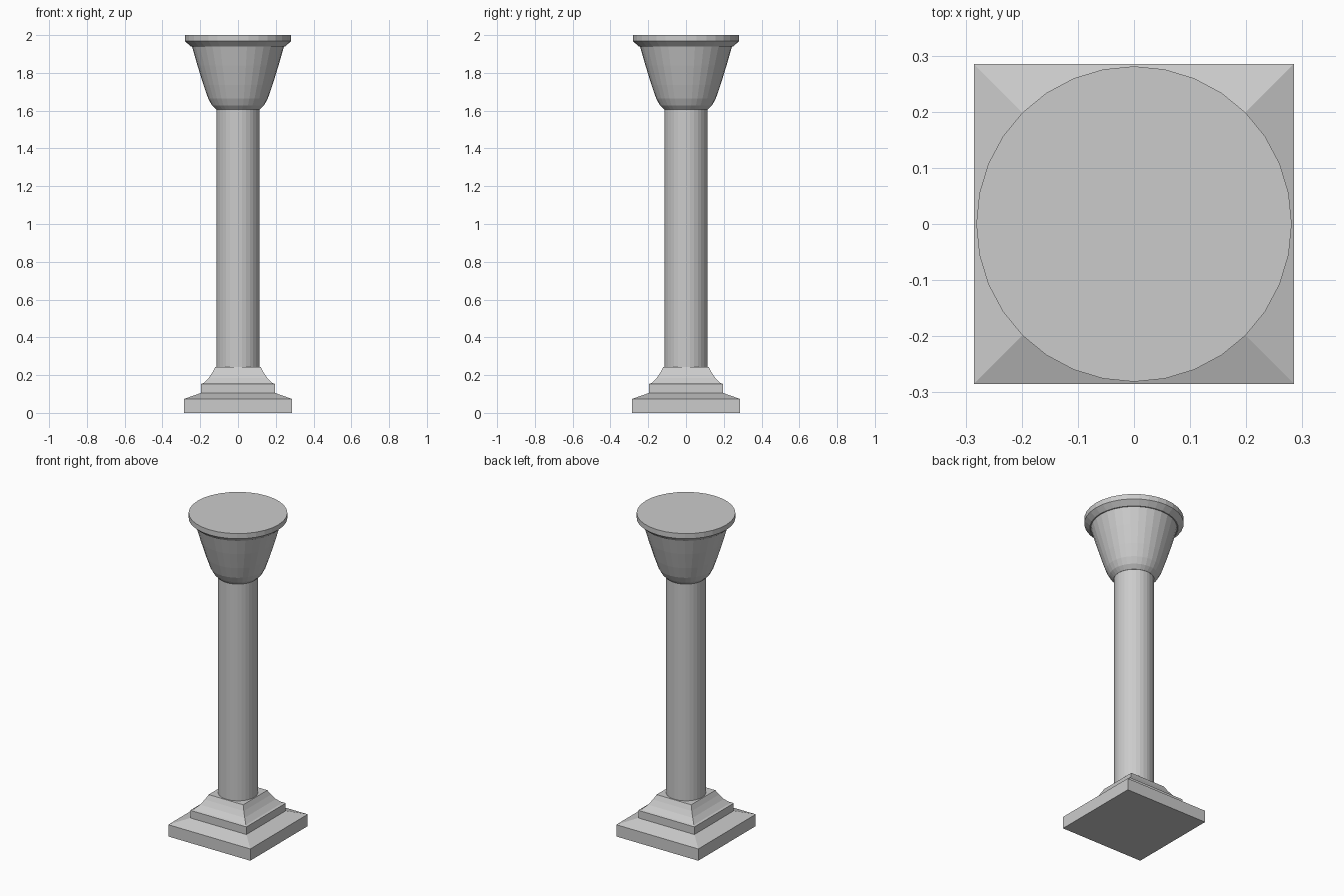
import bpy, bmesh
from math import cos, sin, tau, pi

if "Cube" in bpy.data.objects:
    bpy.data.objects.remove(bpy.data.objects["Cube"])


def loft(name, profile, sides):
    """Closed solid from (half width, z) rings; 4 sides gives an axis-aligned square."""
    bm = bmesh.new()
    scale, turn = (2 ** 0.5, pi / 4) if sides == 4 else (1, 0)
    rings = []
    for r, z in profile:
        rings.append([bm.verts.new((r * scale * cos(turn + tau * i / sides),
                                    r * scale * sin(turn + tau * i / sides), z))
                      for i in range(sides)])
    for low, high in zip(rings, rings[1:]):
        for i in range(sides):
            j = (i + 1) % sides
            bm.faces.new((low[i], low[j], high[j], high[i]))
    bm.faces.new(rings[0][::-1])
    bm.faces.new(rings[-1])
    mesh = bpy.data.meshes.new(name)
    bm.to_mesh(mesh)
    bm.free()
    obj = bpy.data.objects.new(name, mesh)
    bpy.context.collection.objects.link(obj)
    return obj


# Square stepped base: plinth, sloped ledge, upper block, hollow moulding
loft("base", [(0.285, 0), (0.285, 0.074), (0.195, 0.106), (0.195, 0.154),
              (0.182, 0.158), (0.155, 0.185), (0.135, 0.215), (0.12, 0.244)], 4)

# Round shaft
loft("shaft", [(0.114, 0.16), (0.114, 1.62)], 32)

# Bell-shaped capital
loft("capital", [(0.115, 1.605), (0.138, 1.628), (0.158, 1.665), (0.183, 1.737),
                 (0.215, 1.84), (0.244, 1.942)], 32)

# Round top slab with a chamfered underside
loft("top_slab", [(0.25, 1.94), (0.281, 1.968), (0.281, 2.0)], 32)
